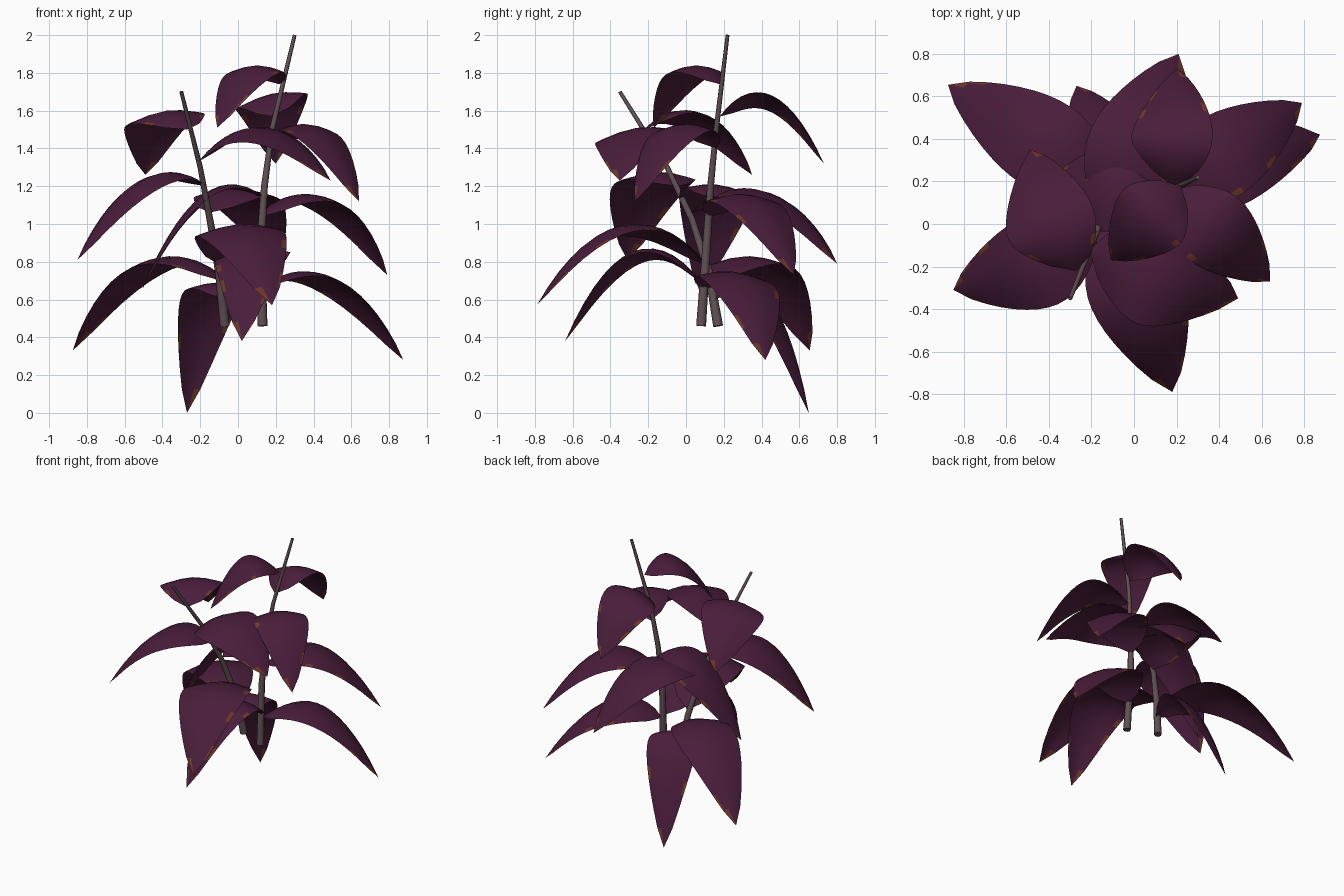
import bpy, bmesh, math, random
from mathutils import Vector

random.seed(4)
cube = bpy.data.objects.get("Cube")
if cube:
    bpy.data.objects.remove(cube)


def material(name, rgb):
    m = bpy.data.materials.new(name)
    m.use_nodes = True
    m.diffuse_color = (*rgb, 1)
    bsdf = m.node_tree.nodes["Principled BSDF"]
    bsdf.inputs["Base Color"].default_value = (*rgb, 1)
    bsdf.inputs["Roughness"].default_value = 0.8
    return m


PURPLE = material("leaf purple", (0.068, 0.0122, 0.043))
BROWN = material("withered brown", (0.15, 0.036, 0.022))
STEM = material("stem grey", (0.12, 0.08, 0.088))


def finish(bm, name, mats):
    mesh = bpy.data.meshes.new(name)
    bm.to_mesh(mesh)
    bm.free()
    for m in mats:
        mesh.materials.append(m)
    obj = bpy.data.objects.new(name, mesh)
    bpy.context.collection.objects.link(obj)


# Stems: tapered eight-sided tubes with capped ends
def stem(name, path, r0=0.026, r1=0.01, sides=8):
    bm = bmesh.new()
    rings = []
    for i, p in enumerate(path):
        axis = (Vector(path[min(i + 1, len(path) - 1)]) - Vector(path[max(i - 1, 0)])).normalized()
        u = axis.cross(Vector((0, 1, 0))).normalized()
        v = axis.cross(u)
        r = r0 + (r1 - r0) * i / (len(path) - 1)
        angles = [math.tau * k / sides for k in range(sides)]
        rings.append([bm.verts.new(Vector(p) + r * (math.cos(a) * u + math.sin(a) * v)) for a in angles])
    for a, b in zip(rings, rings[1:]):
        for k in range(sides):
            n = (k + 1) % sides
            bm.faces.new((a[k], a[n], b[n], b[k])).smooth = True
    bm.faces.new(rings[0])
    bm.faces.new(rings[-1])
    bmesh.ops.recalc_face_normals(bm, faces=bm.faces)
    finish(bm, name, [STEM])


stem("left_leaning_stem", [(-0.07, 0.17, 0.46), (-0.1, 0.12, 0.75), (-0.15, 0.03, 1.03),
                           (-0.2, -0.1, 1.3), (-0.3, -0.35, 1.7)])
stem("tall_stem", [(0.13, 0.08, 0.46), (0.12, 0.11, 0.9), (0.14, 0.13, 1.2),
                   (0.18, 0.16, 1.5), (0.3, 0.22, 2.0)])

ROWS = 14
ACROSS = (-1, -0.85, -0.4, 0, 0.4, 0.85, 1)


# Leaf: an arched blade with drooping edges and a pointed tip;
# roll tilts it in degrees, bend bows its midrib to its right
def leaf(name, base, tip, peak, half, roll=0, bend=0):
    base, tip = Vector(base), Vector(tip)
    level = (tip - base).cross(Vector((0, 0, 1))).normalized()
    ctrl = (base + tip) / 2 + level * bend * 2
    ctrl.z = peak + math.sqrt((peak - base.z) * (peak - tip.z))
    a = math.radians(roll)
    bm = bmesh.new()
    grid = []
    for i in range(ROWS + 1):
        t = i / ROWS
        mid = base * (1 - t) ** 2 + ctrl * 2 * t * (1 - t) + tip * t * t
        tangent = (ctrl - base) * (1 - t) + (tip - ctrl) * t
        up = level.cross(tangent).normalized()
        side = level * math.cos(a) + up * math.sin(a)
        w = half * max(0.0, math.sin(math.pi * t ** 0.84)) ** 0.72
        grid.append([bm.verts.new(mid + side * v * w - up * 0.2 * w * abs(v) ** 1.7) for v in ACROSS])
    cols = len(ACROSS) - 1
    for i in range(ROWS):
        for k in range(cols):
            f = bm.faces.new((grid[i][k], grid[i][k + 1], grid[i + 1][k + 1], grid[i + 1][k]))
            f.smooth = True
            # Withered patches at the tip and along the rim
            withered_tip = i == ROWS - 1 and k > cols // 2
            rim_patch = k in (0, cols - 1) and random.random() < 0.1
            f.material_index = int(withered_tip or rim_patch)
    bmesh.ops.remove_doubles(bm, verts=bm.verts, dist=0.0005)
    finish(bm, name, [PURPLE, BROWN])


# Lower leaves
leaf("lower_back_right_leaf", (-0.09, 0.15, 0.7), (-0.875, 0.655, 0.33), 0.83, 0.215, 0, 0.01)
leaf("lower_back_leaf", (-0.07, 0.15, 0.6), (-0.27, 0.65, 0.0), 0.69, 0.175, 0, 0.015)
leaf("lower_front_wide_leaf", (-0.09, 0.11, 0.78), (0.18, -0.79, 0.57), 1.0, 0.235, -4, 0.02)
leaf("lower_front_leaf", (0.12, 0.09, 0.68), (0.02, -0.64, 0.38), 0.87, 0.2, -6)
leaf("lower_left_leaf", (0.13, 0.1, 0.66), (0.875, 0.42, 0.28), 0.75, 0.205, 4, -0.045)

# Middle leaves
leaf("middle_right_leaf", (-0.17, -0.04, 1.2), (-0.85, -0.31, 0.81), 1.275, 0.22, 0, -0.025)
leaf("middle_back_leaf", (-0.15, 0.03, 1.06), (0.21, 0.8, 0.79), 1.19, 0.225)
leaf("middle_back_left_leaf", (0.13, 0.13, 1.04), (0.79, 0.57, 0.73), 1.16, 0.2)
leaf("middle_inner_leaf", (0.14, 0.13, 1.14), (-0.51, 0.07, 0.65), 1.21, 0.195, -5, 0.055)

# Upper leaves
leaf("upper_front_leaf", (-0.21, -0.12, 1.33), (0.49, -0.35, 1.23), 1.51, 0.23, -8, 0.035)
leaf("upper_back_right_leaf", (-0.27, -0.22, 1.5), (-0.49, 0.35, 1.26), 1.6, 0.215, 8, -0.035)
leaf("upper_left_leaf", (0.18, 0.16, 1.4), (0.64, -0.27, 1.12), 1.53, 0.185)
leaf("upper_back_leaf", (0.18, 0.18, 1.57), (0.2, 0.73, 1.32), 1.69, 0.195, 12, -0.01)
leaf("top_leaf", (0.22, 0.18, 1.74), (-0.11, -0.17, 1.51), 1.84, 0.185, 0, 0)
